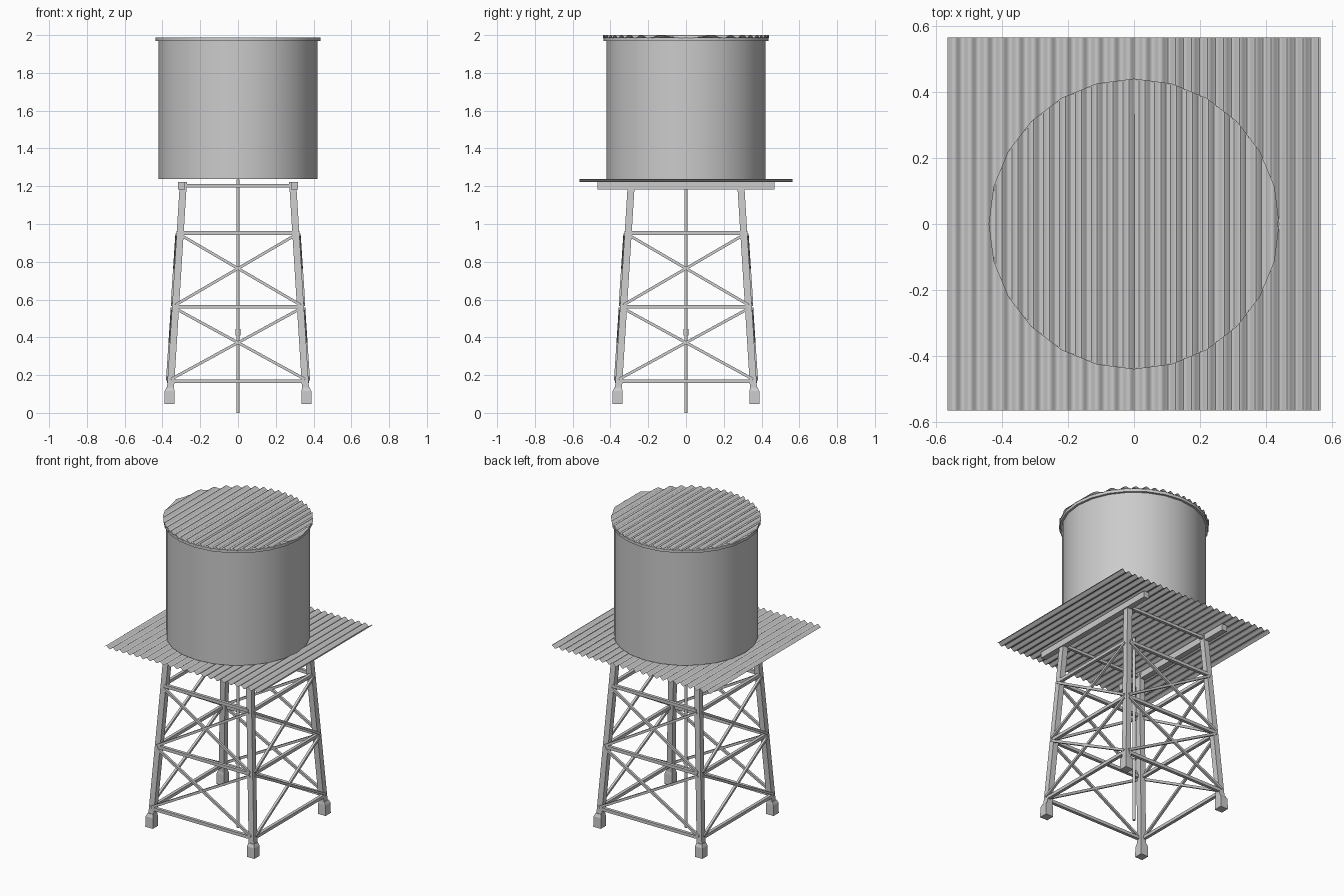
import bpy, bmesh, math
from mathutils import Vector, Matrix

if "Cube" in bpy.data.objects:
    bpy.data.objects.remove(bpy.data.objects["Cube"])


def finish(name, bm, smooth=False):
    bmesh.ops.recalc_face_normals(bm, faces=bm.faces[:])
    mesh = bpy.data.meshes.new(name)
    bm.to_mesh(mesh)
    bm.free()
    ob = bpy.data.objects.new(name, mesh)
    bpy.context.collection.objects.link(ob)
    if smooth:
        bpy.ops.object.select_all(action='DESELECT')
        ob.select_set(True)
        bpy.context.view_layer.objects.active = ob
        bpy.ops.object.shade_smooth_by_angle(angle=math.radians(40))
    return ob


def loft(bm, lower, upper):
    a = [bm.verts.new(p) for p in lower]
    b = [bm.verts.new(p) for p in upper]
    bm.faces.new(a[::-1])
    bm.faces.new(b)
    n = len(a)
    for i in range(n):
        bm.faces.new((a[i], a[(i + 1) % n], b[(i + 1) % n], b[i]))


def square(x, y, z, w):
    h = w / 2
    return [(x + i * h, y + j * h, z) for i, j in ((-1, -1), (1, -1), (1, 1), (-1, 1))]


def bar(bm, p, q, w, rot):
    p, q = Vector(p), Vector(q)
    d = (q - p).normalized()
    u = d.cross(Vector((0, 1, 0))).normalized() * w / 2
    v = d.cross(u).normalized() * w / 2
    ring = lambda c: [rot @ (c + i * u + j * v) for i, j in ((-1, -1), (1, -1), (1, 1), (-1, 1))]
    loft(bm, ring(p), ring(q))


def cylinder(name, r, z0, z1, n):
    bm = bmesh.new()
    ring = lambda z: [(r * math.sin(2 * math.pi * i / n), r * math.cos(2 * math.pi * i / n), z)
                      for i in range(n)]
    loft(bm, ring(z0), ring(z1))
    return finish(name, bm, True)


def corrugated(half, z, amp, pitch=0.048):
    bm = bmesh.new()
    n = round(2 * half / pitch * 8)
    rows = []
    for i in range(n + 1):
        x = -half + 2 * half * i / n
        h = z - amp * math.cos(2 * math.pi * (x - 0.008) / pitch)
        rows.append([bm.verts.new((x, s * half, h)) for s in (-1, 1)])
    for a, b in zip(rows, rows[1:]):
        bm.faces.new((a[0], b[0], b[1], a[1]))
    return bm


def leg_offset(z):
    return 0.3635 - 0.0624 * z + 0.002


# tank body and its rim
cylinder("tank", 0.422, 1.238, 1.97, 24)
cylinder("tank_rim", 0.436, 1.968, 1.987, 24)

# corrugated lid trimmed to a 24-sided disc
bm = corrugated(0.46, 1.992, 0.008)
for k in range(24):
    a = 2 * math.pi * (k + 0.5) / 24
    nrm = Vector((math.cos(a), math.sin(a), 0))
    bmesh.ops.bisect_plane(bm, geom=bm.verts[:] + bm.edges[:] + bm.faces[:],
                           plane_co=nrm * 0.44 * math.cos(math.pi / 24),
                           plane_no=nrm, clear_outer=True)
finish("tank_lid", bm, True)

# square corrugated platform
finish("platform", corrugated(0.565, 1.231, 0.008), True)

# splayed legs and footings
for i, (sx, sy) in enumerate(((-1, -1), (1, -1), (1, 1), (-1, 1))):
    bm = bmesh.new()
    lo, hi = leg_offset(0.1), leg_offset(1.222)
    loft(bm, square(sx * lo, sy * lo, 0.1, 0.037), square(sx * hi, sy * hi, 1.222, 0.037))
    finish(f"leg_{i + 1}", bm)
    bm = bmesh.new()
    c = 0.362
    loft(bm, square(sx * c, sy * c, 0.048, 0.054), square(sx * c, sy * c, 0.115, 0.052))
    loft(bm, square(sx * c, sy * c, 0.115, 0.052), square(sx * 0.359, sy * 0.359, 0.135, 0.04))
    finish(f"footing_{i + 1}", bm)

# horizontal rails and cross braces on all four sides
levels = (0.168, 0.562, 0.953)
for s, side in enumerate(("front", "right", "back", "left")):
    rot = Matrix.Rotation(s * math.pi / 2, 3, 'Z')
    bm = bmesh.new()
    for z in levels:
        o = leg_offset(z)
        bar(bm, (-o + 0.005, -o - 0.01, z), (o - 0.005, -o - 0.01, z), 0.02, rot)
    finish(side + "_rails", bm)
    bm = bmesh.new()
    for z0, z1 in zip(levels, levels[1:]):
        a, b = leg_offset(z0), leg_offset(z1)
        for m in (-1, 1):
            bar(bm, (m * a, -a - 0.018, z0 + 0.01), (-m * b, -b - 0.018, z1 - 0.01), 0.015, rot)
    finish(side + "_cross_braces", bm)

# platform bearers and upper ties
eye = Matrix.Identity(3)
for s, side in ((-1, "left"), (1, "right")):
    bm = bmesh.new()
    ring = lambda y: [(s * 0.298 + i * 0.0185, y, 1.203 + j * 0.02)
                      for i, j in ((-1, -1), (1, -1), (1, 1), (-1, 1))]
    loft(bm, ring(-0.468), ring(0.468))
    finish(side + "_bearer", bm)
    bm = bmesh.new()
    bar(bm, (-0.29, s * 0.295, 1.202), (0.29, s * 0.295, 1.202), 0.018, eye)
    finish(("front" if s < 0 else "back") + "_upper_tie", bm)

# central water pipe with coupling
cylinder("water_pipe", 0.009, 0.0, 1.235, 12)
cylinder("pipe_coupling", 0.014, 0.41, 0.445, 12)
